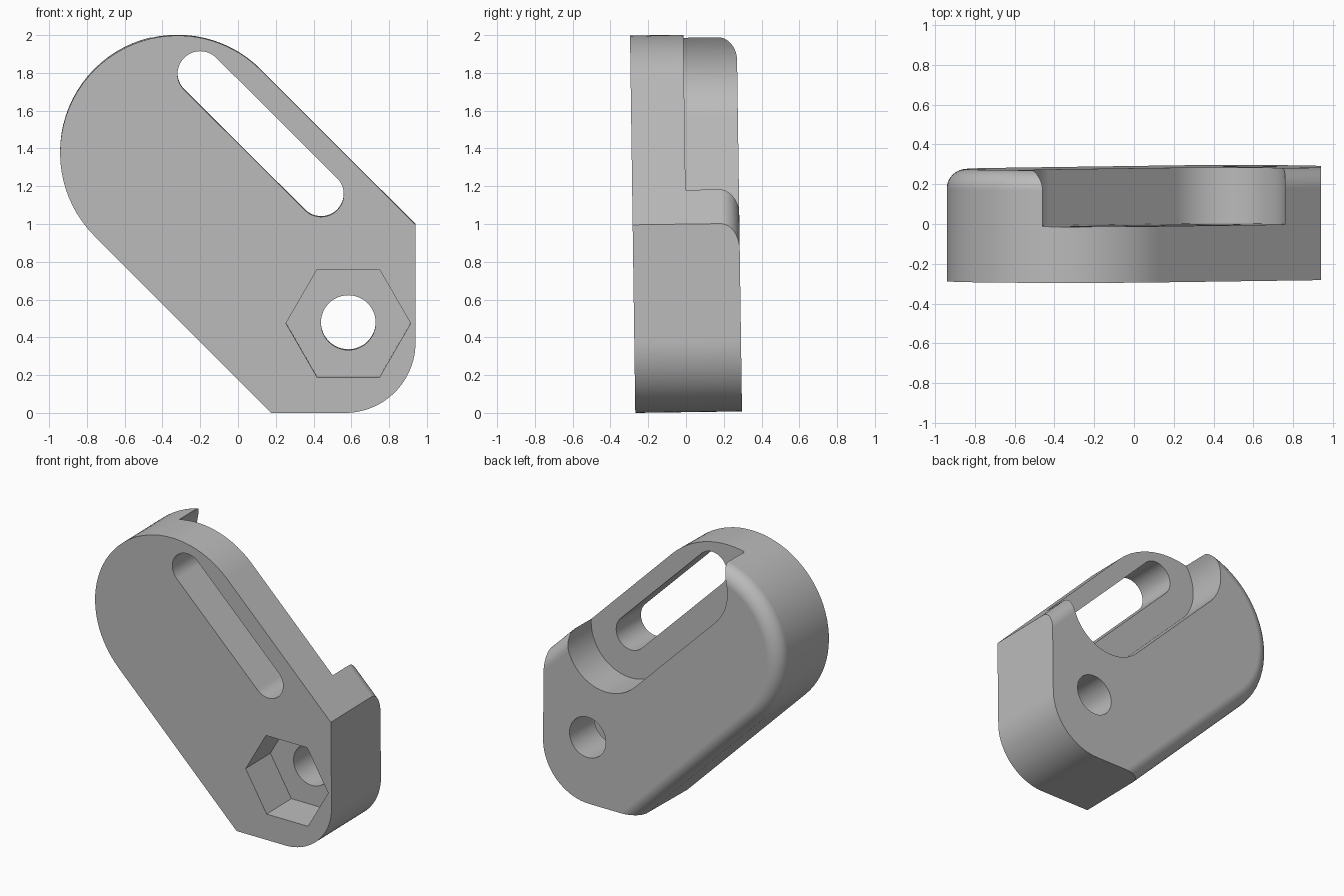
import bpy, bmesh, math
from mathutils import Matrix

if "Cube" in bpy.data.objects:
    bpy.data.objects.remove(bpy.data.objects["Cube"])

HALF = 0.2825      # half thickness of the plate
FILLET = 0.1       # rounding of the back edge
TILT = 0.014       # slight lean of the whole part


def arc(center, radius, start, end, steps):
    """Points (x, z) along an arc, angles in degrees."""
    pts = []
    for i in range(steps + 1):
        a = math.radians(start + (end - start) * i / steps)
        pts.append((center[0] + radius * math.cos(a), center[1] + radius * math.sin(a)))
    return pts


def stadium(upper, lower, radius, steps=40):
    """Slot outline running diagonally from upper left to lower right."""
    return arc(upper, radius, 45, 225, steps) + arc(lower, radius, 225, 405, steps)


def loft(name, layers):
    """Solid through a list of (y, outline) layers with equal point counts."""
    bm = bmesh.new()
    rings = [[bm.verts.new((x, y, z)) for x, z in outline] for y, outline in layers]
    n = len(rings[0])
    for a, b in zip(rings, rings[1:]):
        for i in range(n):
            j = (i + 1) % n
            bm.faces.new((a[i], a[j], b[j], b[i]))
    bm.faces.new(rings[0])
    bm.faces.new(rings[-1])
    bmesh.ops.recalc_face_normals(bm, faces=bm.faces)
    mesh = bpy.data.meshes.new(name)
    bm.to_mesh(mesh)
    bm.free()
    obj = bpy.data.objects.new(name, mesh)
    bpy.context.collection.objects.link(obj)
    return obj


def prism(name, outline, y0, y1):
    return loft(name, [(y0, outline), (y1, outline)])


# Long rounded body with a filleted back edge
top, far = (-0.32, 1.376), (1.18, -0.124)
layers = [(-HALF, stadium(top, far, 0.622))]
for i in range(11):
    a = math.radians(9 * i)
    layers.append((HALF - FILLET * (1 - math.sin(a)),
                   stadium(top, far, 0.622 - FILLET * (1 - math.cos(a)))))
body = loft("slotted_plate", layers)

# Square trim of the lower end with one rounded corner
trim = prism("corner_trim", [(-2, 0)] + arc((0.567, 0.373), 0.373, -90, 0, 24)
             + [(0.94, 3), (-2, 3)], -1, 1)

# Through slot, wide back recess, hex pocket and bolt hole
slot_a, slot_b, bolt = (-0.2, 1.795), (0.44, 1.158), (0.584, 0.474)
cutters = [
    (trim, 'INTERSECT'),
    (prism("recess_cutter", stadium(slot_a, slot_b, 0.32), 0, 1), 'DIFFERENCE'),
    (prism("slot_cutter", stadium(slot_a, slot_b, 0.12, 24), -1, 1), 'DIFFERENCE'),
    (prism("hex_cutter", arc(bolt, 0.33, 0, 300, 5), -1, 0), 'DIFFERENCE'),
    (prism("bolt_hole_cutter", arc(bolt, 0.145, 0, 352.5, 47), -0.9, 1), 'DIFFERENCE'),
]
for cutter, operation in cutters:
    mod = body.modifiers.new(cutter.name, 'BOOLEAN')
    mod.operation = operation
    mod.solver = 'EXACT'
    mod.object = cutter
    cutter.hide_render = True

# Bake the cuts and drop the helpers
bpy.context.view_layer.update()
baked = bpy.data.meshes.new_from_object(
    body.evaluated_get(bpy.context.evaluated_depsgraph_get()))
body.modifiers.clear()
body.data = baked
for cutter, _ in cutters:
    bpy.data.objects.remove(cutter)

# Lean the part slightly towards the front and stand it on the ground
lean = (Matrix.Translation((0, 0, 1)) @ Matrix.Rotation(TILT, 4, 'X')
        @ Matrix.Translation((0, 0, -1)))
body.data.transform(lean)
low = min(v.co.z for v in body.data.vertices)
body.data.transform(Matrix.Translation((0, 0, -low)))

# Plain grey finish
grey = bpy.data.materials.new("plain_grey")
grey.use_nodes = True
color = (0.5, 0.5, 0.5, 1)
grey.diffuse_color = color
grey.node_tree.nodes["Principled BSDF"].inputs["Base Color"].default_value = color
body.data.materials.clear()
body.data.materials.append(grey)

# Smooth curves, crisp edges
bpy.ops.object.select_all(action='DESELECT')
body.select_set(True)
bpy.context.view_layer.objects.active = body
bpy.ops.object.shade_smooth_by_angle(angle=math.radians(30))
normals = body.modifiers.new("flat_face_normals", 'WEIGHTED_NORMAL')
normals.keep_sharp = True
normals.weight = 100
